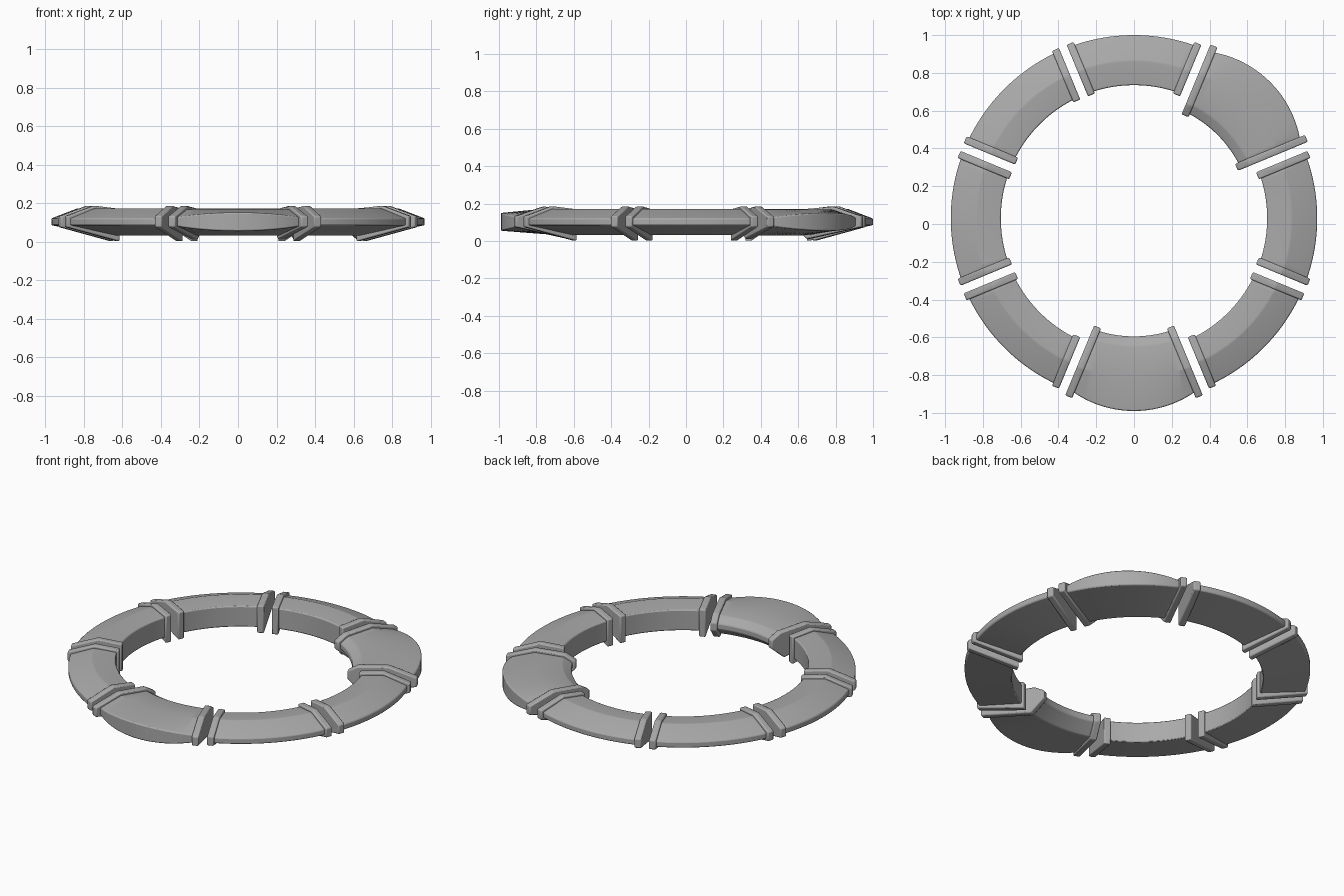
import bpy, bmesh, math
from mathutils import Vector, Matrix

cube = bpy.data.objects.get("Cube")
if cube:
    bpy.data.objects.remove(cube)

HALF = math.radians(22.5)       # half the angle of one of eight segments
CENTRE = Vector((0, 0.03, 0))
GAP, COLLAR = 0.022, 0.04       # distance to the boundary, collar thickness

grey = bpy.data.materials.new("stone grey")
grey.use_nodes = True
grey.diffuse_color = (0.4, 0.4, 0.4, 1)
grey.node_tree.nodes["Principled BSDF"].inputs["Base Color"].default_value = (0.4, 0.4, 0.4, 1)


def loft(name, rings, angle, bevel):
    """Skin closed sections into a capped solid, turned into place on the ring."""
    bm = bmesh.new()
    rows = [[bm.verts.new(p) for p in ring] for ring in rings]
    n = len(rows[0])
    for a, b in zip(rows, rows[1:]):
        for i in range(n):
            j = (i + 1) % n
            bm.faces.new((a[i], a[j], b[j], b[i]))
    bm.faces.new(rows[0])
    bm.faces.new(rows[-1])
    bmesh.ops.recalc_face_normals(bm, faces=bm.faces)
    mesh = bpy.data.meshes.new(name)
    bm.to_mesh(mesh)
    bm.free()
    mesh.materials.append(grey)
    ob = bpy.data.objects.new(name, mesh)
    ob.matrix_world = Matrix.Translation(CENTRE) @ Matrix.Rotation(angle, 4, 'Z')
    bpy.context.collection.objects.link(ob)
    mod = ob.modifiers.new("soft edges", 'BEVEL')
    mod.width, mod.segments, mod.limit_method = bevel, 2, 'ANGLE'
    mod.angle_limit = math.radians(20)
    bpy.ops.object.select_all(action='DESELECT')
    ob.select_set(True)
    bpy.context.view_layer.objects.active = ob
    bpy.ops.object.shade_smooth_by_angle(angle=math.radians(30))
    return ob


def body(name, section, angle, steps=20):
    """Arc whose section may change from its ends to its middle."""
    rings = []
    for k in range(steps + 1):
        t = 2 * k / steps - 1
        ring = []
        for r, z in section(1 - t * t):
            a = t * (HALF - math.asin((GAP + COLLAR - 0.005) / r))
            ring.append((r * math.cos(a), r * math.sin(a), z))
        rings.append(ring)
    loft(name, rings, angle, 0.006)


def collar(name, profile, angle, side):
    """Flat plate parallel to the segment boundary."""
    along = Vector((math.cos(HALF), side * math.sin(HALF), 0))
    inward = Vector((math.sin(HALF), -side * math.cos(HALF), 0))
    rings = [[along * r + inward * d + Vector((0, 0, z)) for r, z in profile]
             for d in (GAP, GAP + COLLAR)]
    loft(name, rings, angle, 0.007)


# Sections as (radius, height)
def plain_section(bulge):
    return [(0.705, 0.03), (0.705, 0.158), (0.835, 0.172), (0.97, 0.12), (0.97, 0.085)]


def wide_section(bulge):
    rim = 0.975 + 0.045 * bulge
    puff = 0.025 * bulge
    return [(0.625, 0.09), (0.625, 0.125), (0.675, 0.155), (0.84, 0.168),
            (rim, 0.125 + puff), (rim, 0.08 - puff), (0.70, 0.03)]


plain_collar = [(0.69, 0.0), (0.69, 0.17), (0.83, 0.186), (0.985, 0.132), (0.985, 0.075)]
wide_collar = [(0.605, 0.085), (0.605, 0.135), (0.665, 0.17), (0.84, 0.184),
               (1.005, 0.132), (1.005, 0.075), (0.69, 0.01)]

# Eight segments, two of them wide
places = ["left", "back_left", "back", "back_right", "right", "front_right", "front", "front_left"]
for i, place in enumerate(places):
    wide = place in ("back_left", "front")
    angle = i * 2 * HALF
    body(place + "_segment", wide_section if wide else plain_section, angle)
    for side, end in ((-1, "first"), (1, "second")):
        collar(f"{place}_{end}_collar", wide_collar if wide else plain_collar, angle, side)
